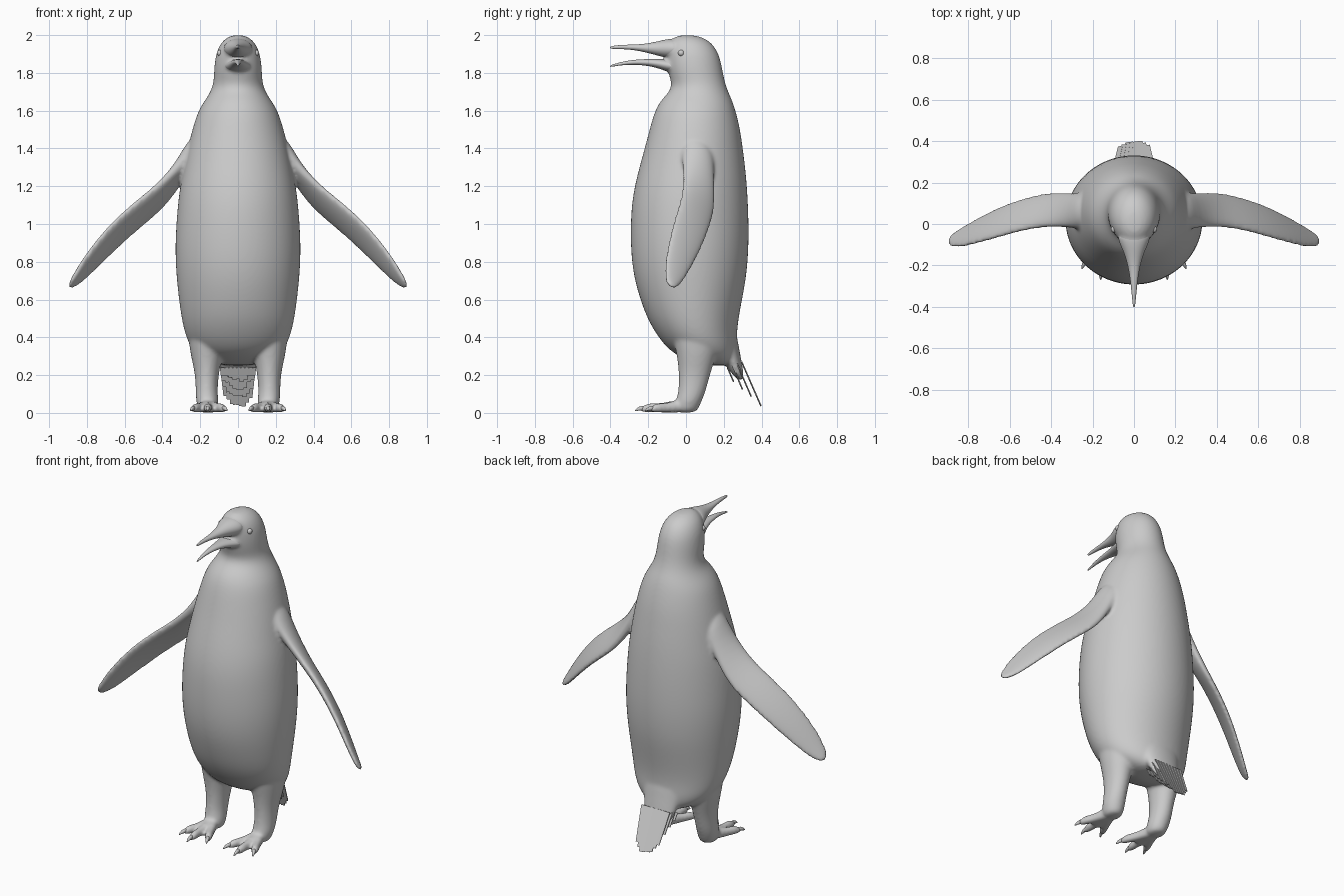
import bpy, bmesh, math, random
from mathutils import Vector as V

random.seed(4)


def ellipse(c, u, v, n=24):
    c, u, v = V(c), V(u), V(v)
    return [c + u * math.cos(2 * math.pi * i / n) + v * math.sin(2 * math.pi * i / n) for i in range(n)]


def loft(bm, rings, sx=1):
    # skin a list of equal rings into a closed tube, optionally mirrored in x
    vs = [[bm.verts.new((p.x * sx, p.y, p.z)) for p in r] for r in rings]
    n = len(vs[0])
    for a, b in zip(vs, vs[1:]):
        for i in range(n):
            bm.faces.new((a[i], a[(i + 1) % n], b[(i + 1) % n], b[i]))
    bm.faces.new(vs[0][::-1])
    bm.faces.new(vs[-1])


def make(name, bm, subsurf=2, smooth=True):
    bmesh.ops.recalc_face_normals(bm, faces=bm.faces)
    for f in bm.faces:
        f.smooth = smooth
    me = bpy.data.meshes.new(name)
    bm.to_mesh(me)
    bm.free()
    ob = bpy.data.objects.new(name, me)
    bpy.context.collection.objects.link(ob)
    if subsurf:
        m = ob.modifiers.new("round", 'SUBSURF')
        m.levels = m.render_levels = subsurf
    return ob


def level_ring(z, cx, hw, yf, yb, n=32):
    return ellipse((cx, (yf + yb) / 2, z), (hw, 0, 0), (0, (yb - yf) / 2, 0), n)


def bill_ring(y, hw, z0, z1):
    return ellipse((0, y, (z0 + z1) / 2), (hw, 0, 0), (0, 0, (z1 - z0) / 2), 16)


# bill profiles: y, half width, bottom z, top z
upper = [bill_ring(*r) for r in [
    (-.03, .088, 1.87, 1.985), (-.09, .073, 1.875, 1.982), (-.14, .048, 1.888, 1.970),
    (-.20, .030, 1.905, 1.956), (-.27, .018, 1.921, 1.950), (-.34, .011, 1.926, 1.949),
    (-.395, .006, 1.927, 1.943), (-.402, .002, 1.930, 1.938)]]
lower = [bill_ring(*r) for r in [
    (-.03, .085, 1.795, 1.87), (-.09, .067, 1.802, 1.872), (-.14, .045, 1.822, 1.874),
    (-.20, .028, 1.838, 1.874), (-.28, .017, 1.844, 1.870), (-.34, .010, 1.841, 1.859),
    (-.395, .005, 1.832, 1.843), (-.402, .002, 1.832, 1.838)]]

# head and torso: z, half width, front y, back y
body = bmesh.new()
loft(body, [level_ring(z, 0, hw, yf, yb) for z, hw, yf, yb in [
    (2.0, .025, -.03, .04), (1.988, .058, -.065, .09), (1.96, .09, -.092, .135),
    (1.92, .11, -.103, .163), (1.88, .120, -.103, .180), (1.83, .126, -.100, .191),
    (1.78, .128, -.088, .200), (1.74, .132, -.076, .210), (1.70, .146, -.088, .224),
    (1.66, .172, -.130, .243), (1.60, .212, -.166, .264), (1.50, .243, -.194, .288),
    (1.40, .268, -.220, .302), (1.30, .288, -.248, .315), (1.20, .308, -.273, .324),
    (1.10, .320, -.289, .330), (1.00, .328, -.294, .333), (.90, .333, -.294, .333),
    (.80, .332, -.288, .328), (.70, .325, -.272, .317), (.60, .314, -.243, .298),
    (.50, .300, -.206, .279), (.42, .282, -.160, .270), (.36, .258, -.115, .272),
    (.31, .220, -.060, .270), (.27, .150, .03, .26), (.25, .08, .10, .24)]])
loft(body, upper[:3])
loft(body, lower[:3])

# rump flowing into the tail
loft(body, [ellipse((0, y, z), (hw, 0, 0), (0, .93 * t, .36 * t)) for y, z, hw, t in [
    (.19, .45, .17, .075), (.225, .33, .125, .058), (.262, .24, .10, .040), (.295, .17, .075, .014)]])

# flipper: leading edge, trailing edge, half thickness
wing = [((.19, -.03, 1.48), (.20, .15, 1.40), .07), ((.305, -.018, 1.32), (.265, .145, 1.30), .040),
        ((.44, -.012, 1.195), (.37, .157, 1.11), .030), ((.56, -.036, 1.105), (.48, .137, 1.015), .027),
        ((.68, -.072, .995), (.60, .102, .912), .024), ((.78, -.100, .875), (.71, .050, .805), .021),
        ((.86, -.118, .755), (.81, -.005, .705), .017), ((.893, -.108, .69), (.865, -.04, .665), .013),
        ((.898, -.085, .667), (.888, -.060, .660), .008)]
mids = [(V(a) + V(b)) / 2 for a, b, t in wing]
wing_rings = []
for i, (a, b, t) in enumerate(wing):
    u = (V(a) - V(b)) / 2
    span = mids[min(i + 1, 8)] - mids[max(i - 1, 0)]
    wing_rings.append(ellipse(mids[i], u, u.cross(span).normalized() * t))

# leg: z, centre x, half width, front y, back y
leg = [level_ring(*r, 24) for r in [
    (.55, .17, .10, -.08, .20), (.42, .168, .098, -.075, .19), (.32, .166, .088, -.052, .165),
    (.24, .165, .070, -.040, .140), (.18, .165, .061, -.038, .122), (.11, .166, .058, -.040, .103),
    (.065, .163, .060, -.055, .085), (.025, .158, .054, -.06, .068), (0, .158, .040, -.05, .05)]]
toe_tips = [(.238, -.185), (.160, -.235), (.072, -.195)]


def toe(tip):
    a, b = V((.158, -.005, 0)), V((*tip, 0))
    d = (b - a).normalized()
    side = V((-d.y, d.x, 0))
    return [ellipse(a.lerp(b, t) + V((0, 0, z)), side * w, (0, 0, h), 12) for t, w, z, h in [
        (0, .035, .036, .036), (.35, .027, .032, .032), (.6, .022, .026, .026),
        (.82, .024, .027, .027), (.96, .019, .022, .021), (1.03, .008, .017, .010)]]


def web():
    # flat skin stretched between the toes
    return [ellipse((x, y, .017), (hw, 0, 0), (0, 0, .013), 12) for x, y, hw in [
        (.158, .0, .03), (.157, -.07, .055), (.156, -.125, .068), (.156, -.15, .05)]]


for sx in (1, -1):
    loft(body, wing_rings, sx)
    loft(body, leg, sx)
    loft(body, web(), sx)
    for tip in toe_tips:
        loft(body, toe(tip), sx)

# fuse all soft parts into one skin
ob = make("body", body)
m = ob.modifiers.new("fuse", 'REMESH')
m.mode = 'VOXEL'
m.voxel_size = .0095
m.use_smooth_shade = True
m = ob.modifiers.new("soften", 'SMOOTH')
m.factor = .5
m.iterations = 8

# bill
for name, rings in (("upper_bill", upper), ("lower_bill", lower)):
    bm = bmesh.new()
    loft(bm, rings)
    make(name, bm)

# claws
claws = bmesh.new()
for sx in (1, -1):
    for x, y in toe_tips:
        d = (V((x, y, 0)) - V((.158, -.005, 0))).normalized()
        side = V((-d.y, d.x, 0))
        loft(claws, [ellipse(V((x, y, z)) + d * s, side * r, (0, 0, r * 1.2), 8) for s, z, r in [
            (-.02, .026, .013), (.008, .025, .011), (.025, .018, .007), (.036, .010, .002)]], sx)
make("claws", claws, 1)

# eyes
eyes = bmesh.new()
for sx in (1, -1):
    ret = bmesh.ops.create_uvsphere(eyes, u_segments=16, v_segments=10, radius=.017)
    bmesh.ops.translate(eyes, verts=ret["verts"], vec=(sx * .095, -.025, 1.905))
make("eyes", eyes, 0)

# tail feathers: three stepped layers of thin narrow blades
tail = bmesh.new()
for layer in range(4):
    for i in range(9):
        s = (i - 4) / 4
        start = V((s * .085, .295 - .025 * layer, .27 - .01 * layer))
        reach = 1 - .22 * layer - .22 * s * s + random.uniform(-.06, .04)
        end = start.lerp(V((s * .06, .40 - .03 * layer, .03)), max(reach, .2))
        loft(tail, [[p + V((a * .011, b * .93, b * .36)) for a, b in
                     ((-1, -.004), (1, -.001), (1, .004), (-1, .001))]
                    for p in (start, end)])
make("tail_feathers", tail, 0, False)
